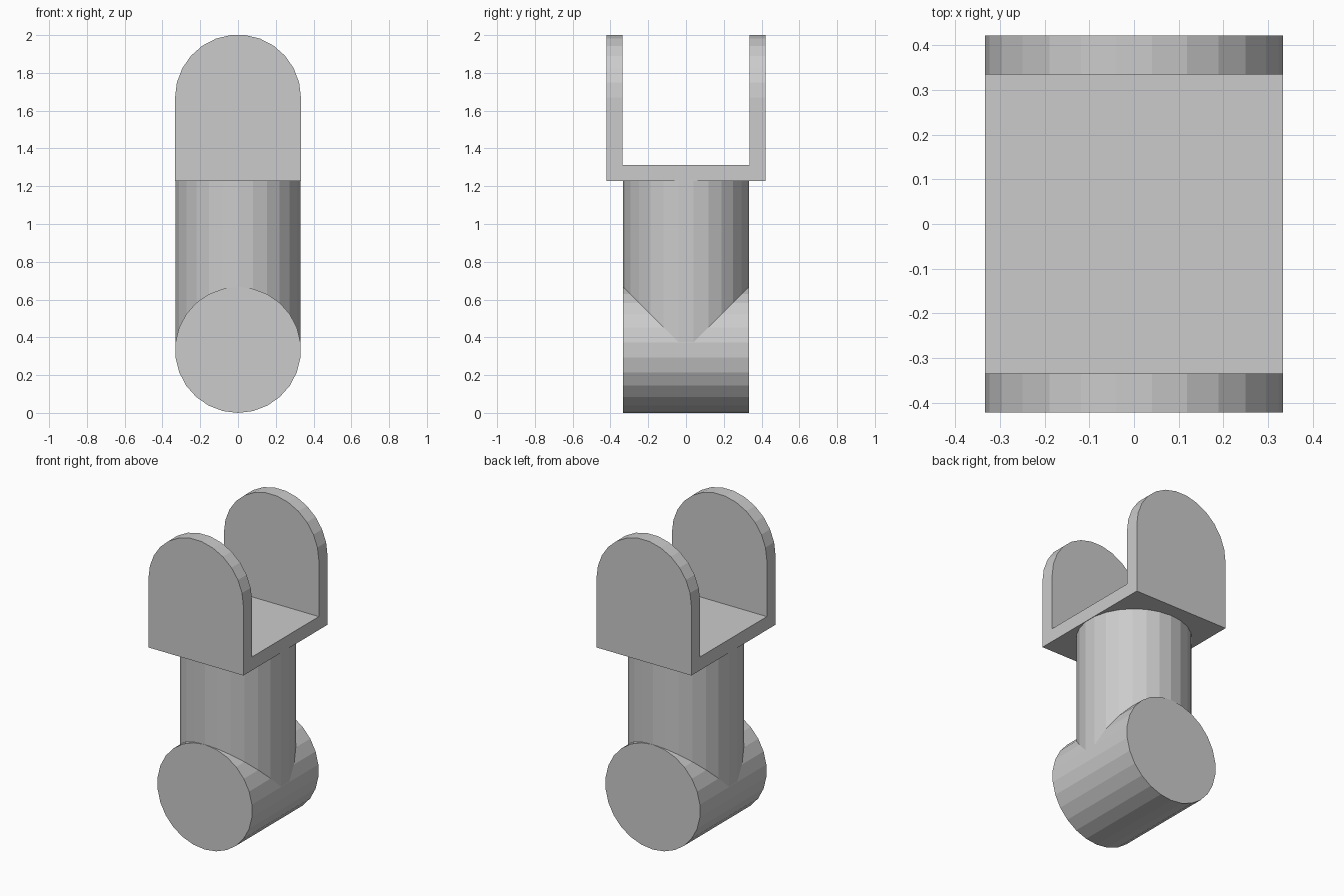
import bpy, bmesh
from math import pi, sin, cos

if "Cube" in bpy.data.objects:
    bpy.data.objects.remove(bpy.data.objects["Cube"])

R = 1 / 3          # shared radius
SIDES = 26         # low-poly round parts


def prism(name, profile, y0, y1):
    """Extrude an x-z outline along y."""
    bm = bmesh.new()
    face = bm.faces.new([bm.verts.new((x, y0, z)) for x, z in profile])
    ext = bmesh.ops.extrude_face_region(bm, geom=[face])
    moved = [v for v in ext["geom"] if isinstance(v, bmesh.types.BMVert)]
    bmesh.ops.translate(bm, verts=moved, vec=(0, y1 - y0, 0))
    bmesh.ops.recalc_face_normals(bm, faces=bm.faces)
    mesh = bpy.data.meshes.new(name)
    bm.to_mesh(mesh)
    bm.free()
    ob = bpy.data.objects.new(name, mesh)
    bpy.context.collection.objects.link(ob)
    return ob


def combine(target, other, operation):
    """Apply a boolean and discard the second object."""
    mod = target.modifiers.new("combine", "BOOLEAN")
    mod.operation, mod.object, mod.solver = operation, other, "EXACT"
    bpy.context.view_layer.objects.active = target
    bpy.ops.object.modifier_apply(modifier=mod.name)
    bpy.data.objects.remove(other)


# Yoke: arched block with a slot leaving two ears and a floor
step = 2 * pi / SIDES
top_z = 2 - R * cos(step / 2)
arch = [(-R, 1.228), (R, 1.228)]
arch += [(R * cos(i * step), top_z + R * sin(i * step)) for i in range(SIDES // 2 + 1)]
yoke = prism("yoke", arch, -0.422, 0.422)
slot = prism("slot", [(-1, 1.313), (1, 1.313), (1, 3), (-1, 3)], -0.335, 0.335)
slot.hide_render = True
combine(yoke, slot, "DIFFERENCE")

# Cross barrel lying along y
barrel = prism("barrel", [(R * sin(i * step), R - R * cos(i * step)) for i in range(SIDES)], -R, R)

# Upright stem joining barrel to yoke
bpy.ops.mesh.primitive_cylinder_add(vertices=SIDES, radius=R - 0.0005, depth=0.917,
                                    location=(0, 0, R + 0.917 / 2))
stem = bpy.context.object
stem.name = "stem"
combine(stem, barrel, "UNION")
combine(stem, yoke, "UNION")
stem.name = "stem_barrel_and_yoke"
